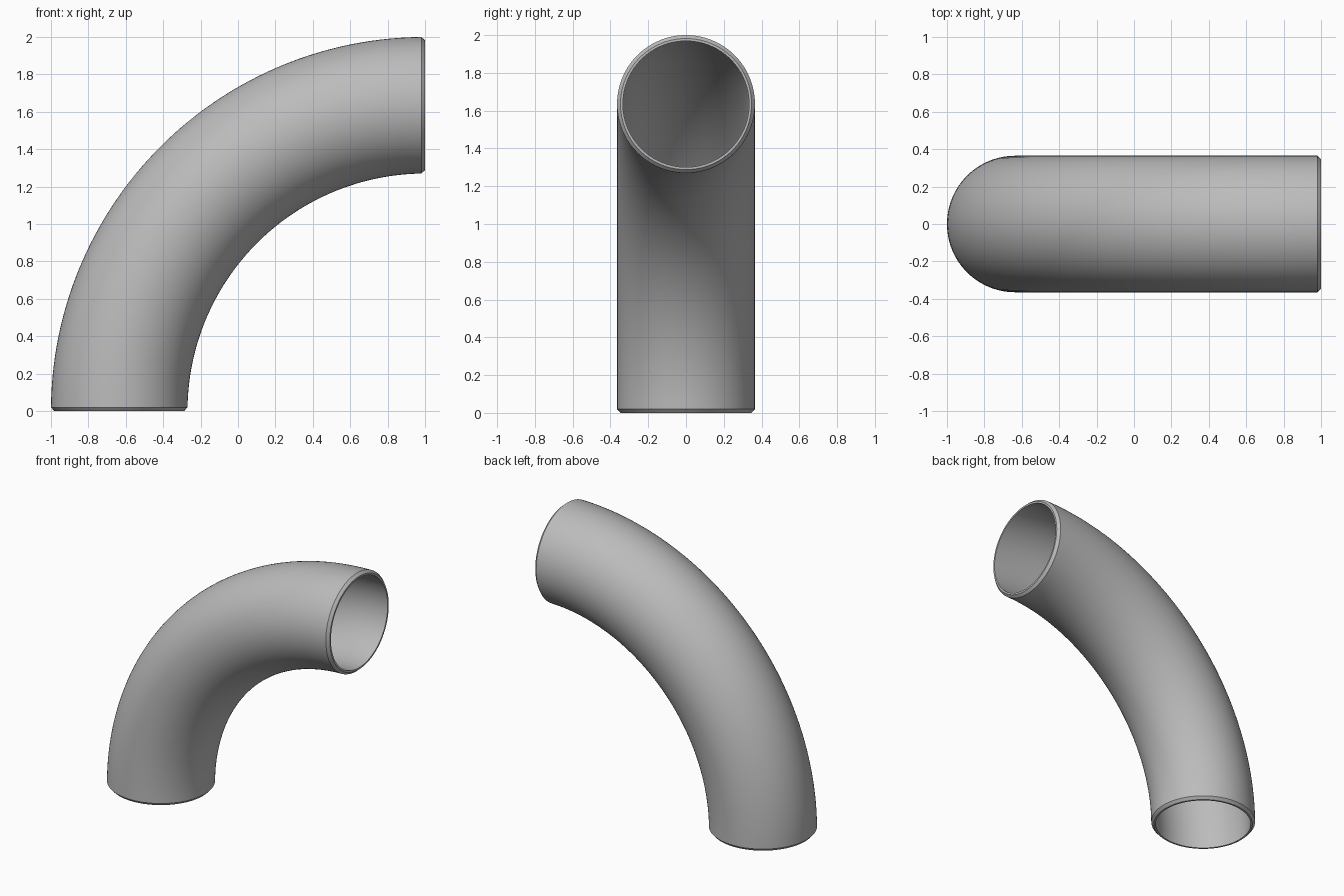
import bpy, bmesh
from math import sin, cos, pi

default = bpy.data.objects.get("Cube")
if default:
    bpy.data.objects.remove(default, do_unlink=True)

BEND, OUTER, TIP, INNER = 1.635, 0.365, 0.347, 0.334   # bend and pipe radii
CHAMFER = 0.02
SIDES, STEPS = 96, 64

steel = bpy.data.materials.new("grey steel")
steel.use_nodes = True
grey = (0.5, 0.5, 0.5, 1)
steel.diffuse_color = grey
steel.node_tree.nodes["Principled BSDF"].inputs["Base Color"].default_value = grey

bm = bmesh.new()


def ring(angle, radius, inset=0.0):
    """Circle across the bend; inset shifts it straight along the pipe."""
    verts = []
    for i in range(SIDES):
        a = 2 * pi * i / SIDES
        r = BEND + radius * cos(a)
        verts.append(bm.verts.new((1 - r * cos(angle) + inset * sin(angle),
                                   radius * sin(a),
                                   r * sin(angle) + inset * cos(angle))))
    return verts


# Closed wall section: outer skin, chamfered far lip, inner skin, chamfered near lip
end = pi / 2
inner_steps = [end * i / STEPS for i in range(1, STEPS)]
rings = [ring(0, TIP), ring(0, OUTER, CHAMFER)]
rings += [ring(a, OUTER) for a in inner_steps]
rings += [ring(end, OUTER, -CHAMFER), ring(end, TIP), ring(end, INNER)]
rings += [ring(a, INNER) for a in reversed(inner_steps)]
rings += [ring(0, INNER)]

for k, lower in enumerate(rings):
    upper = rings[(k + 1) % len(rings)]
    for i in range(SIDES):
        j = (i + 1) % SIDES
        bm.faces.new((lower[i], lower[j], upper[j], upper[i]))
bmesh.ops.recalc_face_normals(bm, faces=bm.faces)

mesh = bpy.data.meshes.new("pipe_elbow")
bm.to_mesh(mesh)
bm.free()
mesh.materials.append(steel)
elbow = bpy.data.objects.new("pipe_elbow", mesh)
bpy.context.collection.objects.link(elbow)

# Smooth walls, crisp lips
bpy.context.view_layer.objects.active = elbow
elbow.select_set(True)
bpy.ops.object.shade_smooth_by_angle(angle=pi / 6)
